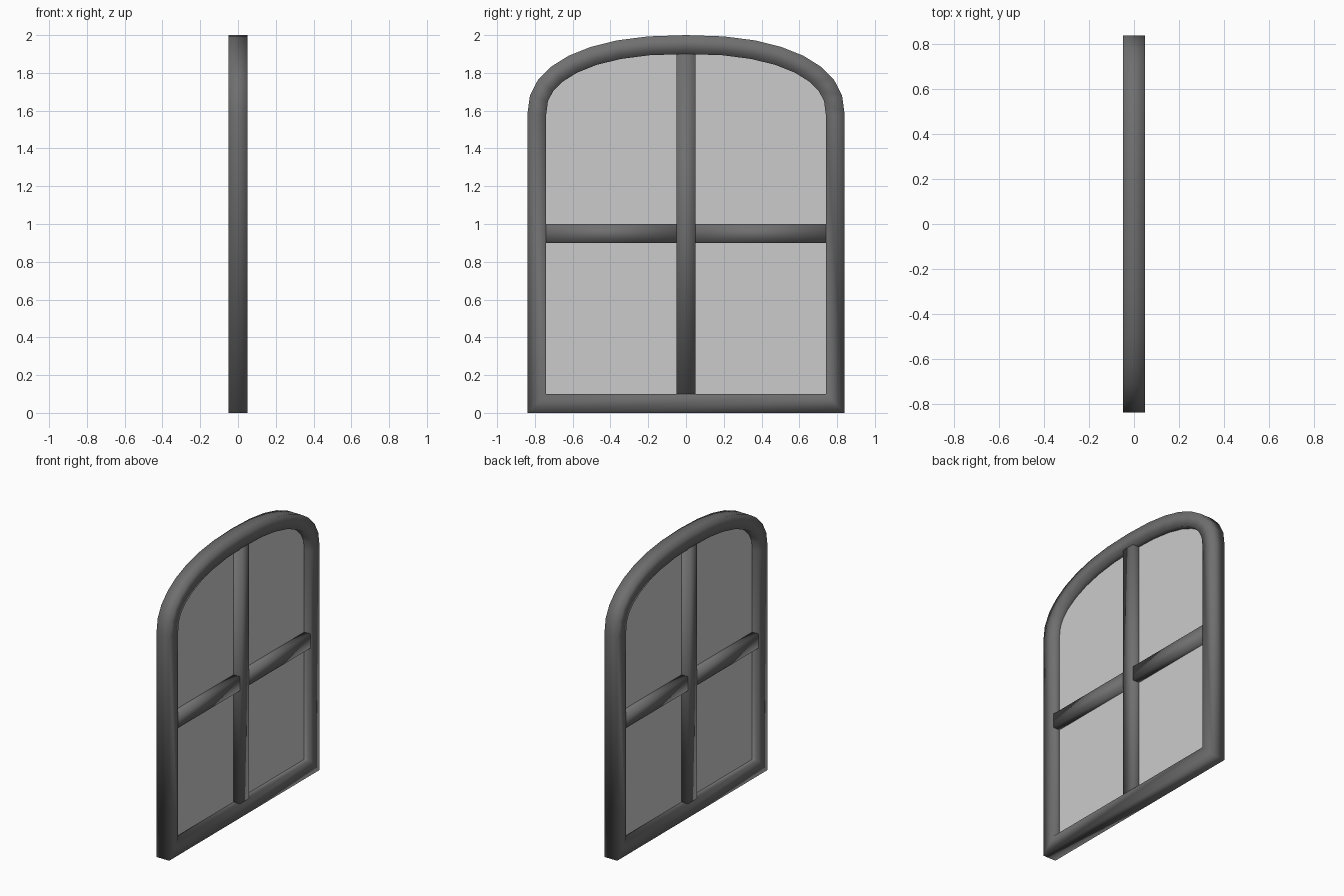
import bpy, bmesh
from math import sin, cos, pi
from mathutils import Vector

if "Cube" in bpy.data.objects:
    bpy.data.objects.remove(bpy.data.objects["Cube"])

W, H, SPRING, BAR, T = 0.84, 2.0, 1.58, 0.1, 0.05   # half width, height, arch start, bar width, half depth
N, SEG = 2.3, 8                                     # arch squareness, segments per side

dark = bpy.data.materials.new("dark_frame")
dark.diffuse_color = (0.16, 0.16, 0.16, 1)
dark.use_nodes = True
dark.node_tree.nodes["Principled BSDF"].inputs["Base Color"].default_value = dark.diffuse_color


def make_object(name, bm, mat=None, smooth=True):
    bmesh.ops.recalc_face_normals(bm, faces=bm.faces)
    for f in bm.faces:
        f.smooth = smooth
    me = bpy.data.meshes.new(name)
    bm.to_mesh(me)
    bm.free()
    if mat:
        me.materials.append(mat)
    ob = bpy.data.objects.new(name, me)
    bpy.context.collection.objects.link(ob)
    return ob


def box(name, y0, y1, z0, z1):
    bm = bmesh.new()
    bmesh.ops.create_cube(bm, size=1)
    for v in bm.verts:
        v.co = (v.co.x * 2 * T, (y0 + y1) / 2 + v.co.y * (y1 - y0),
                (z0 + z1) / 2 + v.co.z * (z1 - z0))
    return make_object(name, bm, dark)


# Window outline: right half of the arch and its inward offset, then mirrored
outer, inner = [Vector((W, 0))], [Vector((W - BAR, BAR))]
for i in range(SEG + 1):
    t = pi / 2 * i / SEG
    c, s = max(cos(t), 0), sin(t)
    c = 0 if i == SEG else c
    y, z = c ** (2 / N), s ** (2 / N)
    n = Vector((y ** (N - 1) / W, z ** (N - 1) / (H - SPRING))).normalized()
    p = Vector((W * y, SPRING + (H - SPRING) * z))
    outer.append(p)
    inner.append(p - n * BAR)


def mirrored(pts):
    return pts + [Vector((-p.x, p.y)) for p in reversed(pts[:-1])]


outer, inner = mirrored(outer), mirrored(inner)

# Arched frame: square section swept round the outline
bm = bmesh.new()
rings = [[bm.verts.new((x, p.x, p.y)) for p in loop]
         for x, loop in ((T, outer), (T, inner), (-T, inner), (-T, outer))]
n = len(outer)
for k in range(4):
    a, b = rings[k], rings[(k + 1) % 4]
    for i in range(n):
        j = (i + 1) % n
        bm.faces.new((a[i], a[j], b[j], b[i]))
make_object("arched_frame", bm, dark)

# Glazing bars
h = BAR / 2
box("upright_bar", -h, h, BAR, H - BAR + 0.002)
for side, y0, y1 in (("left", -W + BAR, -h), ("right", h, W - BAR)):
    box("cross_bar_" + side, y0, y1, 0.9, 1.0)

# Glass pane, in the middle of the frame depth
bm = bmesh.new()
bm.faces.new([bm.verts.new((0, p.x, p.y)) for p in inner])
make_object("glass_pane", bm, smooth=False)
